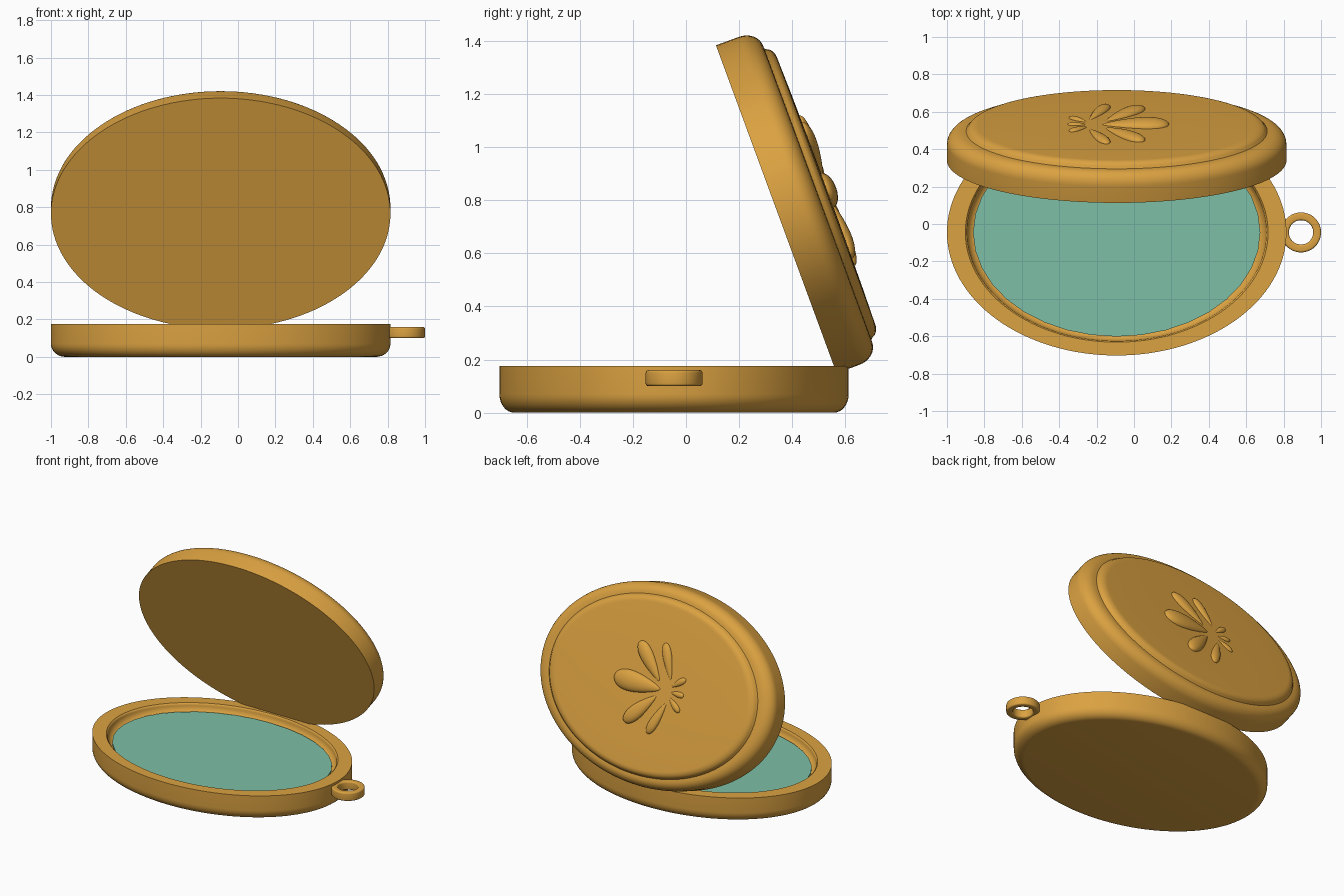
import bpy, bmesh, math
from mathutils import Matrix, Vector

if "Cube" in bpy.data.objects:
    bpy.data.objects.remove(bpy.data.objects["Cube"])

CX, CY, RX, RY = -0.0925, -0.045, 0.9075, 0.658
TILT = math.radians(20.2)


def material(name, rgb):
    m = bpy.data.materials.new(name)
    m.diffuse_color = (*rgb, 1)
    m.use_nodes = True
    m.node_tree.nodes["Principled BSDF"].inputs["Base Color"].default_value = m.diffuse_color
    return m


gold = material("warm gold", (0.71, 0.36, 0.053))
teal = material("soft teal", (0.208, 0.525, 0.38))


def finish(name, bm, mat, matrix, angle=35):
    bmesh.ops.recalc_face_normals(bm, faces=bm.faces)
    bm.transform(matrix)
    me = bpy.data.meshes.new(name)
    bm.to_mesh(me)
    bm.free()
    me.materials.append(mat)
    ob = bpy.data.objects.new(name, me)
    bpy.context.collection.objects.link(ob)
    bpy.ops.object.select_all(action='DESELECT')
    ob.select_set(True)
    bpy.context.view_layer.objects.active = ob
    bpy.ops.object.shade_smooth_by_angle(angle=math.radians(angle))
    return ob


def lathe(name, profile, mat, matrix, rx=1, ry=1, n=128, closed=False):
    """Spin (radius, height) points into an elliptical solid."""
    bm = bmesh.new()
    rings = [[bm.verts.new((rx * r * math.cos(2 * math.pi * i / n),
                            ry * r * math.sin(2 * math.pi * i / n), z))
              for i in range(n)] for r, z in profile]
    pairs = list(zip(rings, rings[1:]))
    if closed:
        pairs.append((rings[-1], rings[0]))
    else:
        bm.faces.new(rings[0])
        bm.faces.new(rings[-1])
    for a, b in pairs:
        for i in range(n):
            j = (i + 1) % n
            bm.faces.new((a[i], a[j], b[j], b[i]))
    return finish(name, bm, mat, matrix)


def arc(cr, cz, ar, az, a0, a1, steps=8):
    return [(cr + ar * math.cos(math.radians(a0 + (a1 - a0) * k / steps)),
             cz + az * math.sin(math.radians(a0 + (a1 - a0) * k / steps)))
            for k in range(steps + 1)]


# Lower shell: rounded bottom edge, flat rim, shallow bowl
base_at = Matrix.Translation((CX, CY, 0))
lathe("base_shell",
      arc(0.915, 0.07, 0.085, 0.07, -90, 0) + [(1, 0.175), (0.892, 0.175), (0.884, 0.168)]
      + arc(0.83, 0.165, 0.052, 0.05, 0, -90),
      gold, base_at, RX, RY)

# Coloured inlay in the bowl
lathe("inlay", [(0.846, 0.11), (0.846, 0.127)], teal, base_at, RX, RY, n=36)

# Hanging loop
lathe("hanging_loop",
      arc(0.097, 0.15, 0.01, 0.01, 0, 90, 4) + arc(0.075, 0.15, 0.01, 0.01, 90, 180, 4)
      + arc(0.075, 0.11, 0.01, 0.01, 180, 270, 4) + arc(0.097, 0.11, 0.01, 0.01, 270, 360, 4),
      gold, Matrix.Translation((0.893, -0.045, 0)), n=48, closed=True)

# Open lid: local z points out of its decorated face, local y up the slope
s, c = math.sin(TILT), math.cos(TILT)
lid_at = Matrix(((-1, 0, 0, CX), (0, -s, c, 0.34), (0, c, s, 0.766), (0, 0, 0, 1)))
lathe("lid_shell",
      [(1, 0)] + arc(0.905, 0.092, 0.095, 0.074, 0, 90) + [(0.88, 0.167)],
      gold, lid_at, RX, RY)

# Raised panel with a rounded edge
lathe("lid_panel",
      [(0.895, 0.15), (0.888, 0.166)] + arc(0.815, 0.166, 0.065, 0.034, 15, 90)
      + [(0.6, 0.203), (0.3, 0.205)],
      gold, lid_at, RX, RY)


def petal(name, x0, v0, x1, v1, half_width, height):
    """Teardrop half-dome from base point to tip point on the lid."""
    a = Vector((CX - x0, v0, 0))
    b = Vector((CX - x1, v1, 0))
    d = b - a
    bm = bmesh.new()
    bmesh.ops.create_uvsphere(bm, u_segments=24, v_segments=16, radius=1,
                              matrix=Matrix.Rotation(math.pi / 2, 4, 'Y'))
    for v in bm.verts:
        t = 0.68 + 0.32 * v.co.x
        v.co = (v.co.x * d.length / 2, v.co.y * half_width * t * 1.1, v.co.z * height * t * 1.1)
    place = (Matrix.Translation((a + b) / 2 + Vector((0, 0, 0.203)))
             @ Matrix.Rotation(math.atan2(d.y, d.x), 4, 'Z'))
    finish(name, bm, gold, lid_at @ place, 60)


# Fan of petals, mirrored up and down the lid
petal("petal_main", -0.17, 0, 0.188, 0, 0.085, 0.045)
petal("petal_tail", -0.255, 0, -0.355, 0, 0.024, 0.018)
for side, m in (("upper", 1), ("lower", -1)):
    petal("petal_wide_" + side, -0.15, 0.05 * m, 0.05, 0.265 * m, 0.06, 0.036)
    petal("petal_narrow_" + side, -0.235, 0.075 * m, -0.14, 0.3 * m, 0.042, 0.028)
    petal("petal_small_" + side, -0.25, 0.035 * m, -0.345, 0.11 * m, 0.027, 0.02)
